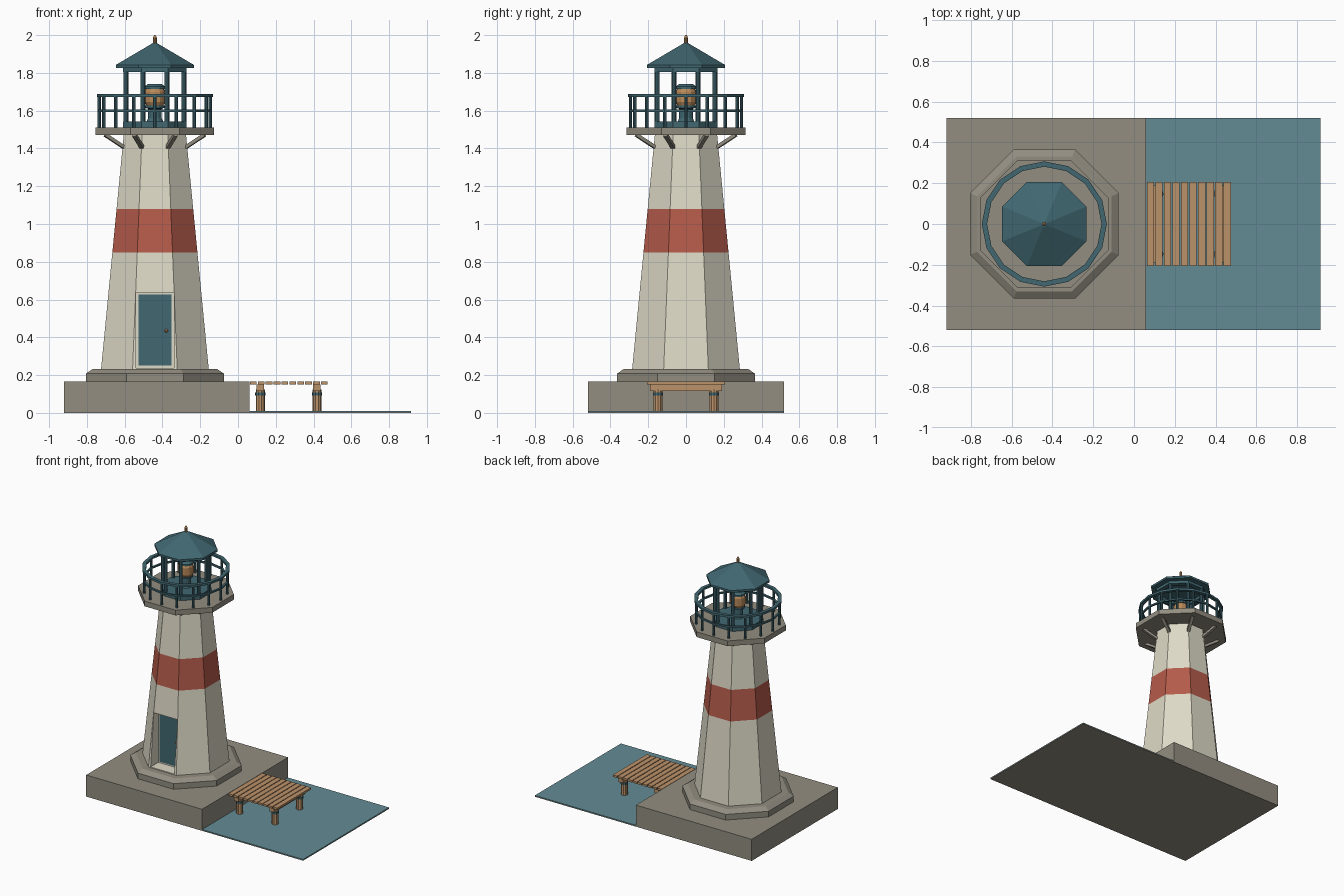
import bpy, bmesh, math
from mathutils import Vector, Matrix

cube = bpy.data.objects.get("Cube")
if cube:
    bpy.data.objects.remove(cube, do_unlink=True)


def material(name, rgb):
    m = bpy.data.materials.new(name)
    m.use_nodes = True
    color = (*rgb, 1)
    m.diffuse_color = color
    node = next(n for n in m.node_tree.nodes if n.type == 'BSDF_PRINCIPLED')
    node.inputs["Base Color"].default_value = color
    return m


STONE = material("stone", (0.29, 0.27, 0.22))
CREAM = material("cream", (0.73, 0.70, 0.57))
RED = material("brick_red", (0.46, 0.105, 0.07))
TEAL = material("dark_teal", (0.052, 0.137, 0.165))
WATER = material("water", (0.125, 0.26, 0.295))
WOOD = material("wood", (0.50, 0.29, 0.145))
BRASS = material("brass", (0.48, 0.25, 0.10))

CX = -0.44                       # tower axis
FLAT = 1 / math.cos(math.pi / 8)  # flat-to-flat half width to corner radius


def finish(name, bm, *mats):
    bmesh.ops.recalc_face_normals(bm, faces=bm.faces)
    mesh = bpy.data.meshes.new(name)
    bm.to_mesh(mesh)
    bm.free()
    for m in mats:
        mesh.materials.append(m)
    obj = bpy.data.objects.new(name, mesh)
    bpy.context.scene.collection.objects.link(obj)
    return obj


def add_box(bm, x, y, z):
    """Box from three (low, high) ranges."""
    lo, hi = Vector((x[0], y[0], z[0])), Vector((x[1], y[1], z[1]))
    mat = Matrix.Translation((lo + hi) / 2) @ Matrix.Diagonal((*(hi - lo), 1))
    bmesh.ops.create_cube(bm, size=1, matrix=mat)


def box(name, mat, x, y, z):
    bm = bmesh.new()
    add_box(bm, x, y, z)
    return finish(name, bm, mat)


def add_lathe(bm, profile, sides, center=(CX, 0), turn=0.0, ring=False):
    """Revolve (radius, z) points; ring joins the profile into a loop, else caps are added."""
    loops = []
    for r, z in profile:
        loops.append([bm.verts.new((center[0] + r * math.cos(turn + math.tau * i / sides),
                                    center[1] + r * math.sin(turn + math.tau * i / sides), z))
                      for i in range(sides)])
    pairs = list(zip(loops, loops[1:]))
    if ring:
        pairs.append((loops[-1], loops[0]))
    else:
        bm.faces.new(loops[0])
        bm.faces.new(loops[-1])
    for a, b in pairs:
        for i in range(sides):
            j = (i + 1) % sides
            bm.faces.new((a[i], a[j], b[j], b[i]))


def octagon(name, mat, profile, ring=False):
    """Eight-sided part with a flat front; radii are measured to the flats."""
    bm = bmesh.new()
    add_lathe(bm, [(r * FLAT, z) for r, z in profile], 8, turn=math.pi / 8, ring=ring)
    return finish(name, bm, mat)


def lathe(name, mat, profile, sides, **kw):
    bm = bmesh.new()
    add_lathe(bm, profile, sides, **kw)
    return finish(name, bm, mat)


def band(inner, outer, low, high):
    return [(inner, low), (outer, low), (outer, high), (inner, high)]


def around(radius, angle, z=0):
    return Vector((CX + radius * math.cos(angle), radius * math.sin(angle), z))


CORNERS = [math.pi / 8 + k * math.pi / 4 for k in range(8)]

# Ground and water
box("base_plate", STONE, (-0.92, 0.915), (-0.52, 0.52), (0, 0.005))
box("water_sheet", WATER, (0.06, 0.915), (-0.52, 0.52), (0.005, 0.01))
box("rock_island", STONE, (-0.92, 0.06), (-0.52, 0.52), (0.005, 0.165))
octagon("tower_plinth", STONE, [(0.365, 0.165), (0.365, 0.208), (0.33, 0.232)])

# Tower with a red band
BAND_LOW, BAND_HIGH = 0.85, 1.08


def tower_radius(z):
    return 0.285 - 0.12 * (z - 0.232) / 1.238


tower = octagon("tower", CREAM, [(tower_radius(z), z) for z in (0.232, BAND_LOW, BAND_HIGH, 1.47)])
tower.data.materials.append(RED)
for face in tower.data.polygons:
    if abs(face.normal.z) < 0.9 and BAND_LOW < face.center.z < BAND_HIGH:
        face.material_index = 1

# Recessed doorway
cutter = box("doorway_cutter", CREAM, (CX - 0.1, CX + 0.1), (-0.4, -0.185), (0.238, 0.638))
cutter.hide_render = True
mod = tower.modifiers.new("doorway", 'BOOLEAN')
mod.operation, mod.solver, mod.object = 'DIFFERENCE', 'EXACT', cutter
bpy.context.view_layer.objects.active = tower
bpy.ops.object.modifier_apply(modifier=mod.name)
bpy.data.objects.remove(cutter, do_unlink=True)
box("door_frame", CREAM, (CX - 0.1, CX + 0.1), (-0.192, -0.18), (0.238, 0.638))
box("door", TEAL, (CX - 0.087, CX + 0.087), (-0.199, -0.19), (0.25, 0.628))
bm = bmesh.new()
bmesh.ops.create_uvsphere(bm, u_segments=8, v_segments=6, radius=0.009,
                          matrix=Matrix.Translation((CX + 0.06, -0.205, 0.435)))
finish("door_knob", bm, BRASS)

# Gallery deck and its slanted brackets
octagon("gallery_deck", STONE, [(0.314, 1.47), (0.314, 1.51)])
bm = bmesh.new()
for a in CORNERS:
    start, end = around(0.175, a, 1.405), around(0.285, a, 1.472)
    rot = (end - start).to_track_quat('X', 'Z').to_matrix().to_4x4()
    size = Matrix.Diagonal(((end - start).length, 0.022, 0.018, 1))
    bmesh.ops.create_cube(bm, size=1, matrix=Matrix.Translation((start + end) / 2) @ rot @ size)
finish("gallery_brackets", bm, STONE)

# Railing
lathe("railing_top", TEAL, band(0.281, 0.307, 1.672, 1.688), 16, ring=True)
lathe("railing_middle", TEAL, band(0.287, 0.301, 1.594, 1.606), 16, ring=True)
bm = bmesh.new()
for k in range(16):
    p = around(0.294, k * math.tau / 16)
    add_lathe(bm, [(0.009, 1.505), (0.009, 1.675)], 8, center=p.xy)
finish("railing_posts", bm, TEAL)

# Lantern room
octagon("lantern_sill", TEAL, [(0.168, 1.51), (0.168, 1.542)])
octagon("lantern_head", TEAL, band(0.135, 0.168, 1.805, 1.828), ring=True)
bm = bmesh.new()
for a in CORNERS:
    add_lathe(bm, [(0.013, 1.54), (0.013, 1.81)], 8, center=around(0.166, a).xy)
finish("lantern_posts", bm, TEAL)
octagon("lantern_roof", TEAL, [(0.207, 1.826), (0.207, 1.842), (0.012, 1.957)])
lathe("roof_finial", BRASS, [(0.01, 1.95), (0.01, 1.988), (0.004, 2.0)], 10)

# Lamp
lathe("lamp_pedestal", TEAL, [(0.045, 1.54), (0.036, 1.56), (0.036, 1.61),
                              (0.05, 1.615), (0.05, 1.628)], 12)
lathe("lamp", BRASS, [(0.045, 1.628), (0.054, 1.645), (0.054, 1.70), (0.045, 1.718)], 12)
lathe("lamp_cap", TEAL, [(0.054, 1.715), (0.054, 1.728), (0.035, 1.742)], 12)

# Pier
PITCH = 0.0418
bm = bmesh.new()
for k in range(10):
    x = 0.06 + k * PITCH
    add_box(bm, (x + 0.003, x + PITCH - 0.003), (-0.206, 0.206), (0.15, 0.165))
finish("pier_planks", bm, WOOD)
beams, posts, collars = bmesh.new(), bmesh.new(), bmesh.new()
for x in (0.118, 0.418):
    add_box(beams, (x - 0.02, x + 0.02), (-0.19, 0.19), (0.115, 0.15))
    for y in (-0.148, 0.148):
        add_lathe(posts, [(0.024, 0.005), (0.024, 0.125)], 10, center=(x, y))
        add_lathe(collars, [(0.027, 0.092), (0.027, 0.108)], 10, center=(x, y))
finish("pier_beams", beams, WOOD)
finish("pier_posts", posts, WOOD)
finish("pier_post_collars", collars, TEAL)
